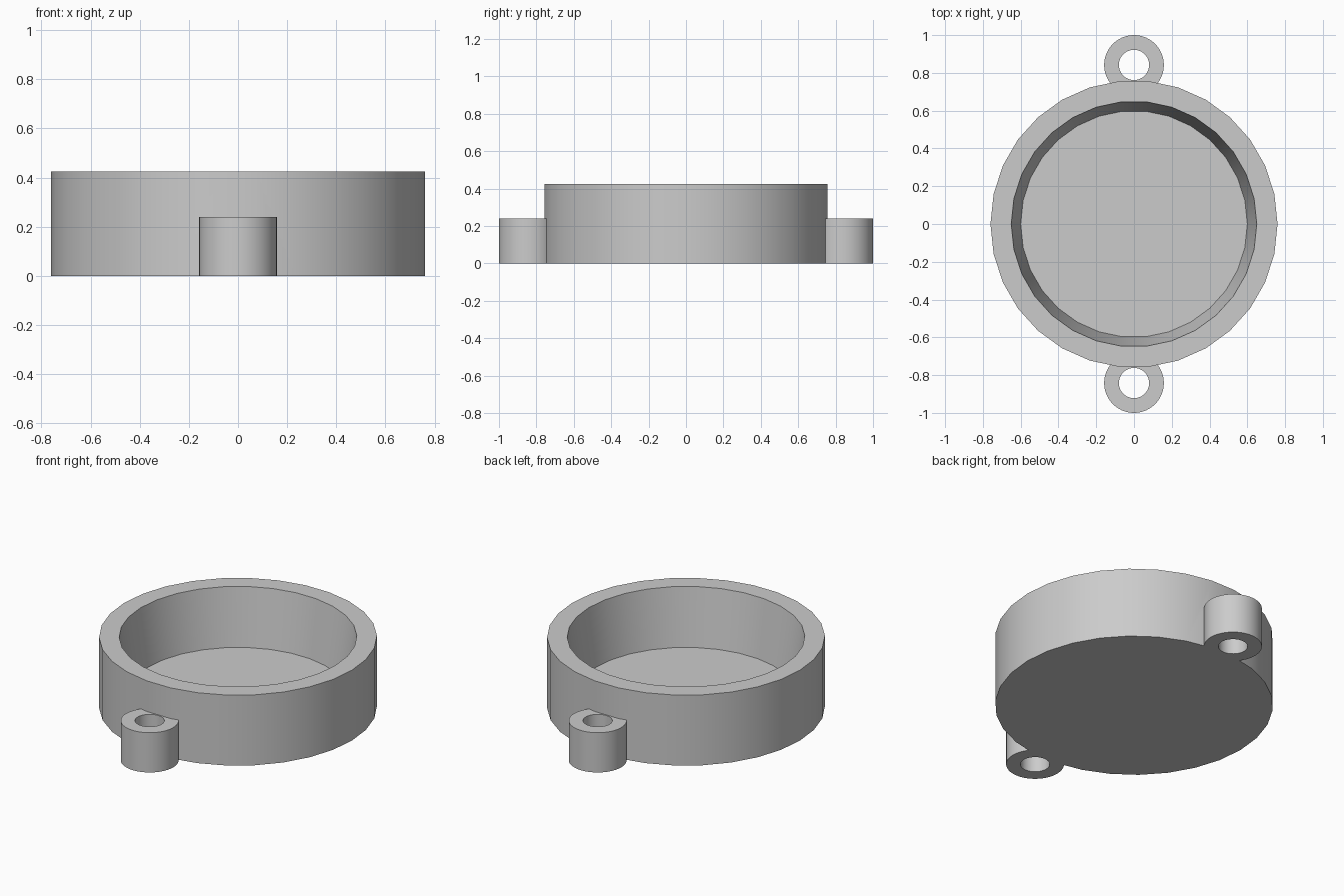
import bpy
import bmesh
from math import radians
from mathutils import Matrix

if "Cube" in bpy.data.objects:
    bpy.data.objects.remove(bpy.data.objects["Cube"], do_unlink=True)

HEIGHT, LUG_HEIGHT, FLOOR = 0.425, 0.24, 0.08
LUG_Y, LUG_R, HOLE_R = 0.842, 0.158, 0.08

grey = bpy.data.materials.new("plain grey")
grey.use_nodes = True
colour = (0.6, 0.6, 0.6, 1)
grey.diffuse_color = colour
grey.node_tree.nodes["Principled BSDF"].inputs["Base Color"].default_value = colour


def cylinder(name, r_bottom, r_top, z0, z1, y=0, sides=30):
    """Upright cylinder or cone with a corner on the x axis."""
    bm = bmesh.new()
    bmesh.ops.create_cone(bm, cap_ends=True, segments=sides, radius1=r_bottom,
                          radius2=r_top, depth=z1 - z0)
    bmesh.ops.rotate(bm, verts=bm.verts, matrix=Matrix.Rotation(radians(90), 3, "Z"))
    bmesh.ops.translate(bm, verts=bm.verts, vec=(0, y, (z0 + z1) / 2))
    mesh = bpy.data.meshes.new(name)
    bm.to_mesh(mesh)
    bm.free()
    mesh.materials.append(grey)
    obj = bpy.data.objects.new(name, mesh)
    bpy.context.collection.objects.link(obj)
    return obj


def combine(target, helper, operation):
    """Apply a boolean with the helper, then remove the helper."""
    helper.hide_render = True
    mod = target.modifiers.new(operation.title(), "BOOLEAN")
    mod.object, mod.operation, mod.solver = helper, operation, "EXACT"
    bpy.context.view_layer.objects.active = target
    bpy.ops.object.modifier_apply(modifier=mod.name)
    bpy.data.objects.remove(helper, do_unlink=True)


# Round body with a tapered recess
body = cylinder("round_housing", 0.76, 0.76, 0, HEIGHT)
slope = (0.65 - 0.60) / (HEIGHT - FLOOR)
over = 0.1
combine(body, cylinder("recess_cutter", 0.60, 0.65 + slope * over, FLOOR, HEIGHT + over),
        "DIFFERENCE")

# Screw lugs at front and back
for side in (-1, 1):
    y = side * LUG_Y
    combine(body, cylinder("lug", LUG_R, LUG_R, 0, LUG_HEIGHT, y, 60), "UNION")
    combine(body, cylinder("hole_cutter", HOLE_R, HOLE_R, -over, LUG_HEIGHT + over, y, 60),
            "DIFFERENCE")

# Smooth round walls with crisp rims
bpy.ops.object.select_all(action="DESELECT")
body.select_set(True)
bpy.context.view_layer.objects.active = body
bpy.ops.object.shade_smooth_by_angle(angle=radians(30))
